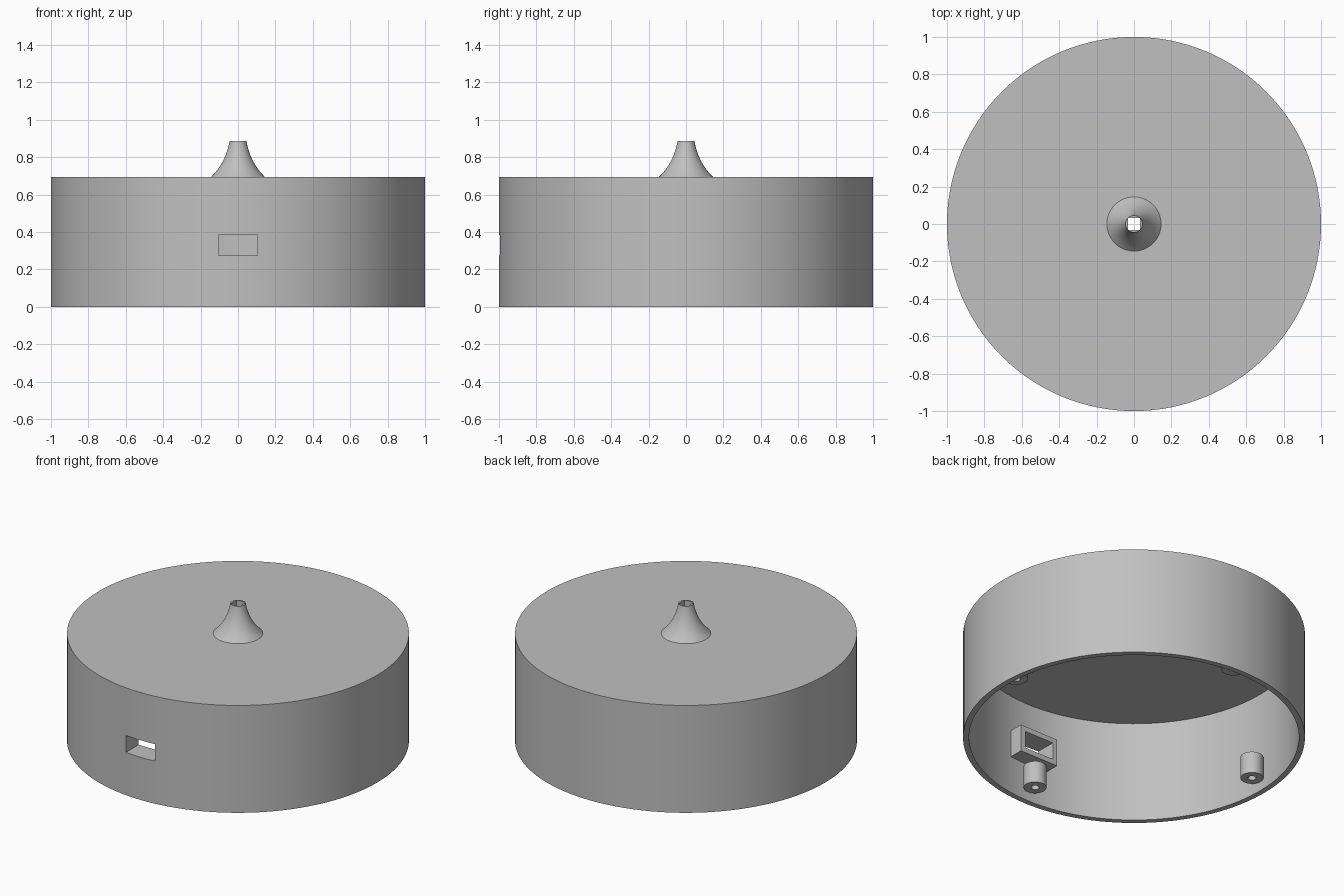
import bpy, bmesh, math
from mathutils import Matrix, Vector

if "Cube" in bpy.data.objects:
    bpy.data.objects.remove(bpy.data.objects["Cube"], do_unlink=True)

grey = bpy.data.materials.new("plain grey")
grey.use_nodes = True
colour = (0.53, 0.53, 0.53, 1)
grey.diffuse_color = colour
grey.node_tree.nodes["Principled BSDF"].inputs["Base Color"].default_value = colour


def make(name, bm):
    """Turn a bmesh into a linked object with outward normals."""
    bmesh.ops.recalc_face_normals(bm, faces=bm.faces)
    mesh = bpy.data.meshes.new(name)
    bm.to_mesh(mesh)
    bm.free()
    mesh.materials.append(grey)
    obj = bpy.data.objects.new(name, mesh)
    bpy.context.collection.objects.link(obj)
    return obj


def lathe(name, profile, steps, place=(0, 0, 0)):
    """Revolve a closed (radius, height) outline around z."""
    bm = bmesh.new()
    verts = [bm.verts.new((r, 0, z)) for r, z in profile]
    edges = [bm.edges.new((a, b)) for a, b in zip(verts, verts[1:])]
    if profile[0][0] > 0:
        edges.append(bm.edges.new((verts[-1], verts[0])))
    bmesh.ops.spin(bm, geom=verts + edges, cent=(0, 0, 0), axis=(0, 0, 1),
                   angle=math.tau, steps=steps, use_duplicate=False)
    bmesh.ops.remove_doubles(bm, verts=bm.verts, dist=1e-5)
    bmesh.ops.translate(bm, verts=bm.verts, vec=place)
    return make(name, bm)


def box(name, centre, size):
    bm = bmesh.new()
    bmesh.ops.create_cube(bm, size=1, matrix=Matrix.Translation(centre)
                          @ Matrix.Diagonal((*size, 1)))
    return make(name, bm)


def cut(obj, cutter):
    mod = obj.modifiers.new("cut", "BOOLEAN")
    mod.operation = "DIFFERENCE"
    mod.solver = "EXACT"
    mod.object = cutter
    bpy.ops.object.select_all(action="DESELECT")
    bpy.context.view_layer.objects.active = obj
    obj.select_set(True)
    bpy.ops.object.modifier_apply(modifier=mod.name)


def smooth(obj):
    bpy.ops.object.select_all(action="DESELECT")
    bpy.context.view_layer.objects.active = obj
    obj.select_set(True)
    bpy.ops.object.shade_smooth_by_angle(angle=math.radians(30))


TOP, CEILING, INNER = 0.693, 0.65, 0.965

# Round housing, open underneath
housing = lathe("housing", [(0, TOP), (1, TOP), (1, 0), (INNER, 0),
                            (INNER, CEILING), (0, CEILING)], 128)

# Flared spout on the lid, following a curve from base to tip
base, bend, tip = Vector((0.145, TOP)), Vector((0.065, 0.77)), Vector((0.045, 0.887))
flare = []
for i in range(13):
    t = i / 12
    flare.append(tuple(base * (1 - t) ** 2 + bend * 2 * t * (1 - t) + tip * t * t))
spout = lathe("spout", [(0, TOP - 0.01), (base.x, TOP - 0.01)] + flare + [(0, tip.y)], 64)

# Square channel through spout and lid
channel = box("channel_cutter", (0, 0, 0.77), (0.064, 0.064, 0.4))
cut(spout, channel)
cut(housing, channel)

# Port frame inside the front wall, with an opening through both
port_frame = box("port_frame", (0, -0.917, 0.33), (0.276, 0.106, 0.176))
slot = box("slot_cutter", (0, -0.95, 0.33), (0.21, 0.3, 0.11))
cut(port_frame, slot)
cut(housing, slot)

for cutter in (channel, slot):
    bpy.data.objects.remove(cutter, do_unlink=True)

# Four screw posts against the inside wall, each with a blind hole
posts = []
for name, x, y in (("left", 1, 0), ("right", -1, 0), ("front", 0, -1), ("back", 0, 1)):
    posts.append(lathe(name + "_screw_post",
                       [(0, 0.2), (0.067, 0.2), (0.067, 0.06), (0.024, 0.06),
                        (0.024, 0.17), (0, 0.17)], 32, (x * 0.9, y * 0.9, 0)))

for obj in [housing, spout] + posts:
    smooth(obj)
